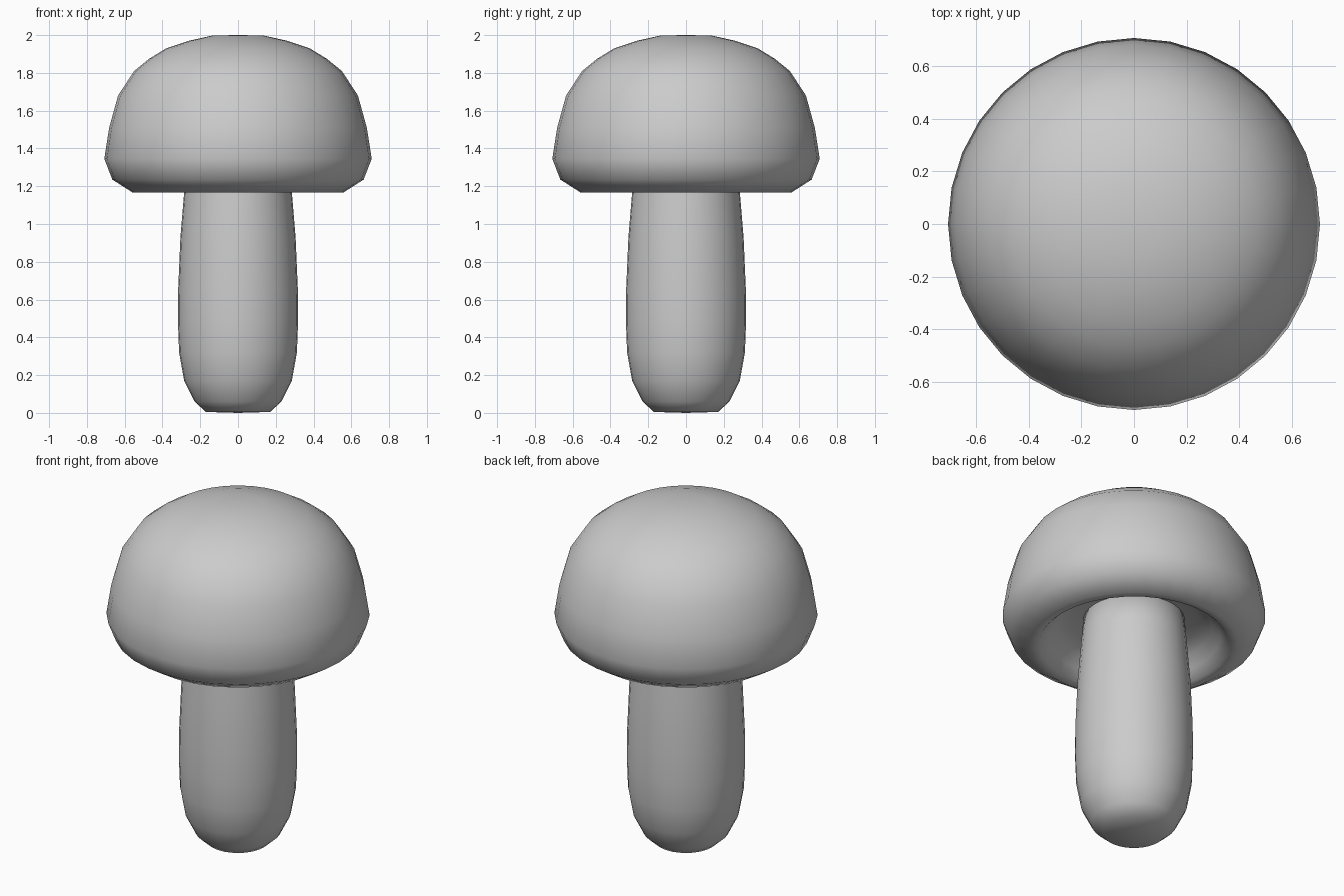
import bpy, bmesh
from math import cos, sin, pi

if "Cube" in bpy.data.objects:
    bpy.data.objects.remove(bpy.data.objects["Cube"])

SEGMENTS = 32


def lathe(name, profile):
    """Revolve (radius, height) points around z; radius 0 makes a pole."""
    bm = bmesh.new()
    rings = []
    for r, z in profile:
        n = SEGMENTS if r > 0 else 1
        rings.append([bm.verts.new((r * cos(2 * pi * i / SEGMENTS),
                                    r * sin(2 * pi * i / SEGMENTS), z))
                      for i in range(n)])
    for a, b in zip(rings, rings[1:]):
        for i in range(SEGMENTS):
            j = (i + 1) % SEGMENTS
            quad = [a[i % len(a)], a[j % len(a)], b[j % len(b)], b[i % len(b)]]
            bm.faces.new(list(dict.fromkeys(quad)))
    bmesh.ops.recalc_face_normals(bm, faces=bm.faces)
    for f in bm.faces:
        f.smooth = True
    mesh = bpy.data.meshes.new(name)
    bm.to_mesh(mesh)
    bm.free()
    obj = bpy.data.objects.new(name, mesh)
    bpy.context.collection.objects.link(obj)
    return obj


# Stem: rounded foot, slight taper, top buried in the cap
lathe("stem", [(0, 0), (0.17, 0.005), (0.23, 0.06), (0.285, 0.17),
               (0.312, 0.32), (0.318, 0.48), (0.317, 0.65), (0.305, 0.93),
               (0.285, 1.17), (0.27, 1.36), (0, 1.36)])

# Cap: dome, rolled rim and hollowed underside
lathe("cap", [(0, 2.0), (0.135, 1.998), (0.26, 1.97), (0.38, 1.93),
              (0.47, 1.875), (0.55, 1.81), (0.635, 1.68), (0.682, 1.51),
              (0.708, 1.345), (0.665, 1.235), (0.56, 1.168), (0.51, 1.175),
              (0.465, 1.225), (0.42, 1.28), (0.35, 1.315), (0.2, 1.33),
              (0, 1.33)])
